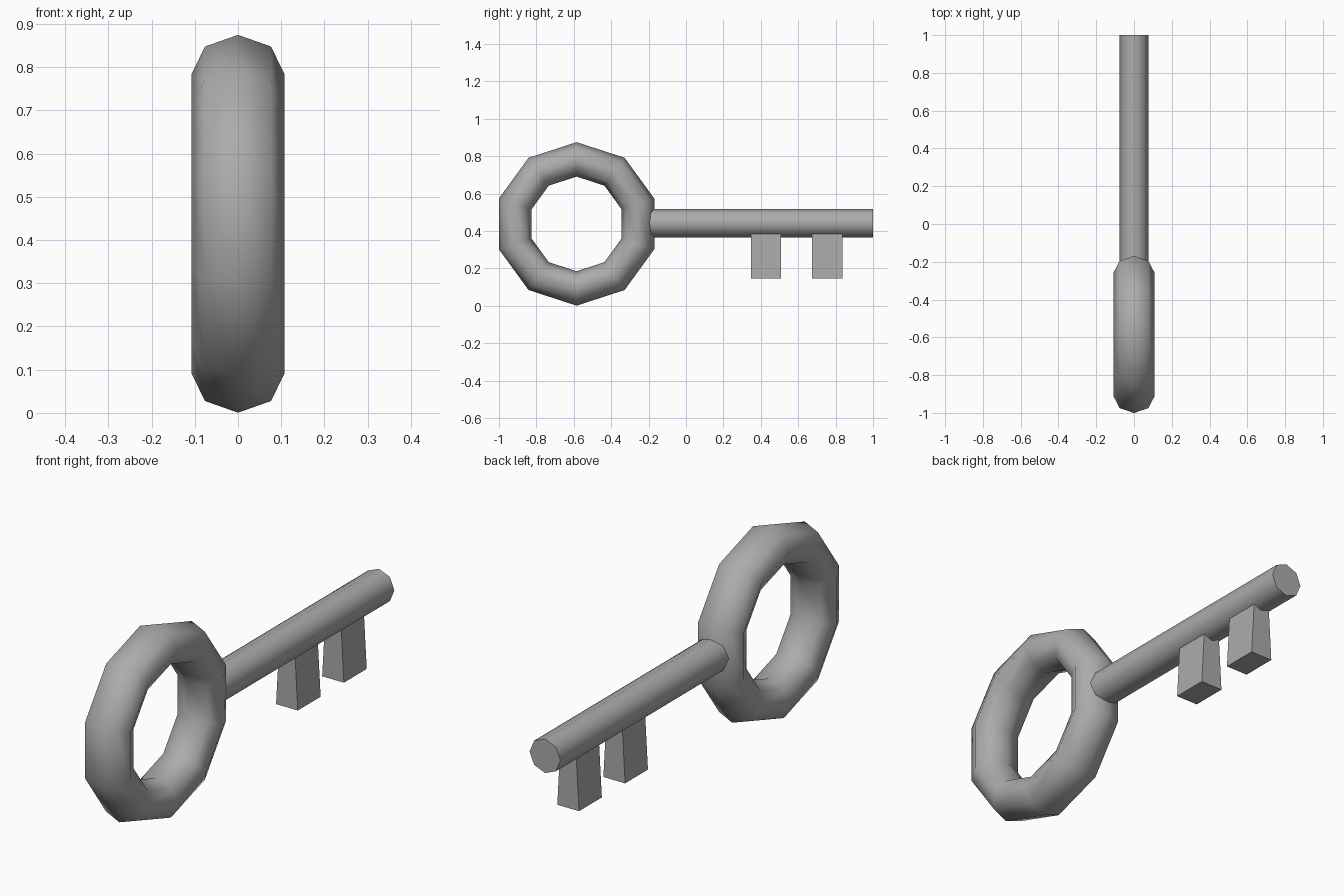
import bpy, bmesh
from math import radians, pi

if "Cube" in bpy.data.objects:
    bpy.data.objects.remove(bpy.data.objects["Cube"])

ZC = 0.4375      # height of the ring centre
SHAFT_Z = 0.442  # height of the shaft axis

metal = bpy.data.materials.new("dark_grey")
metal.diffuse_color = (0.41, 0.41, 0.41, 1)
metal.use_nodes = True
metal.node_tree.nodes["Principled BSDF"].inputs["Base Color"].default_value = metal.diffuse_color


def smooth(obj, angle):
    bpy.ops.object.select_all(action='DESELECT')
    obj.select_set(True)
    bpy.context.view_layer.objects.active = obj
    bpy.ops.object.shade_smooth_by_angle(angle=radians(angle))


# ring handle: ten-sided loop with an octagonal section, slightly wider in x
bpy.ops.mesh.primitive_torus_add(major_segments=10, minor_segments=8,
                                 major_radius=0.345, minor_radius=0.092,
                                 location=(0, -0.585, ZC), rotation=(0, pi / 2, 0))
ring = bpy.context.object
ring.name = "ring_handle"
ring.scale.z = 1.175
bpy.ops.object.transform_apply(location=False, rotation=True, scale=True)
ring.data.materials.append(metal)
smooth(ring, 60)

# shaft: octagonal rod with corners at top, bottom and sides
y0, y1 = -0.25, 1.0
bpy.ops.mesh.primitive_cylinder_add(vertices=8, radius=0.0765, depth=y1 - y0,
                                    location=(0, (y0 + y1) / 2, SHAFT_Z),
                                    rotation=(pi / 2, 0, 0))
shaft = bpy.context.object
shaft.name = "shaft"
shaft.data.materials.append(metal)
smooth(shaft, 60)


# teeth: blocks that narrow in x towards the shaft
def tooth(name, ya, yb, z0=0.146, z1=0.41, half_bottom=0.054, half_top=0.039):
    bm = bmesh.new()
    bmesh.ops.create_cube(bm, size=1)
    for v in bm.verts:
        top = v.co.z > 0
        v.co.x *= 2 * (half_top if top else half_bottom)
        v.co.y = yb if v.co.y > 0 else ya
        v.co.z = z1 if top else z0
    mesh = bpy.data.meshes.new(name)
    bm.to_mesh(mesh)
    bm.free()
    mesh.materials.append(metal)
    bpy.context.collection.objects.link(bpy.data.objects.new(name, mesh))


for i, y in enumerate((0.347, 0.674)):
    tooth(f"tooth_{i + 1}", y, y + 0.162)
